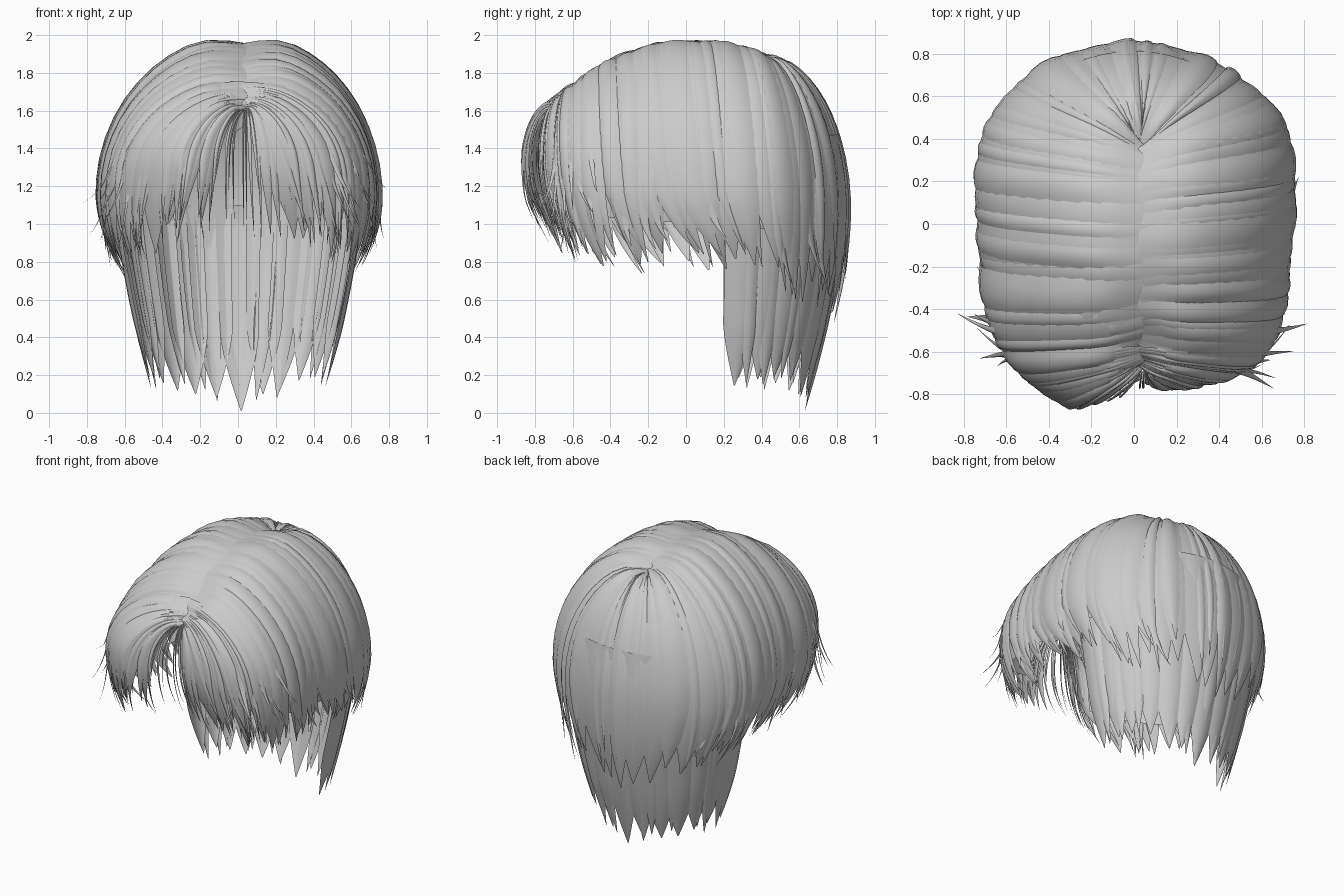
import bpy, bmesh, random
from math import sin, cos, pi, radians
from mathutils import Vector

random.seed(11)
rnd = random.uniform
if "Cube" in bpy.data.objects:
    bpy.data.objects.remove(bpy.data.objects["Cube"])

hair = bpy.data.materials.new("light_grey_hair")
hair.use_nodes = True
hair.diffuse_color = (0.6, 0.6, 0.6, 1)
hair.node_tree.nodes["Principled BSDF"].inputs["Base Color"].default_value = (0.6, 0.6, 0.6, 1)

# Hair flow from front to back: root y, root z, widest x, widest y, widest z, end z
FLOW = [(-.68, 1.60, .02, -.76, 1.36, 1.00), (-.66, 1.65, .31, -.75, 1.32, .97),
        (-.59, 1.74, .57, -.64, 1.26, .87), (-.42, 1.87, .69, -.42, 1.18, .82),
        (-.15, 1.975, .73, -.10, 1.15, .80), (.15, 1.98, .74, .22, 1.15, .79),
        (.33, 1.93, .67, .50, 1.12, .71), (.38, 1.89, .39, .75, 1.10, .60),
        (.39, 1.88, 0, .855, 1.08, .54)]


def flow(u):
    """Smooth blend of the flow rows."""
    k = min(max(u, 0), 1) * (len(FLOW) - 1)
    i = min(int(k), len(FLOW) - 2)
    t = k - i
    a, b, c, d = (FLOW[min(max(j, 0), len(FLOW) - 1)] for j in (i - 1, i, i + 1, i + 2))
    return [q + .5 * t * (r - p + t * (2*p - 5*q + 4*r - s + t * (3*(q - r) + s - p)))
            for p, q, r, s in zip(a, b, c, d)]


def crown(u, v):
    """Outer shape: u runs round the head (0 front, 1 back, 2 front), v root to tip."""
    side = 1
    if u > 1:
        u, side = 2 - u, -1
    if u < 0:
        u, side = -u, -side
    ry, rz, wx, wy, wz, ez = flow(u)
    if side < 0:
        wy -= .10 * max(0, 1 - abs(u - .12) / .14)
        wx *= .98
    root = Vector((.035 + .015 * sin(u * 45), ry, 0))
    wide = Vector((side * wx, wy, 0))
    if v < .6:
        a = max(v, 0) / .6 * pi / 2
        p = root.lerp(wide, sin(a))
        p.z = wz + (rz - wz) * cos(a)
    else:
        t = (v - .6) / .4
        p = wide.lerp(root, .13 * t * t)
        p.y *= 1 - .13 * t * t * max(0, 1 - u / .4)
        p.z = wz + (ez - wz) * t
    return p


def nape(u, v):
    """Lower back layer: u from -1 to 1 round the neck, v downwards."""
    a = radians(92) * u
    r = 1 - .30 * v ** 1.3 if v > 0 else 1 + .1 * v
    return Vector((.64 * r * sin(a), .27 + .56 * r * cos(a) - .03 * max(v, 0),
                   1.1 - v * (1.08 - .08 * abs(u))))


def outward(p):
    return (p - Vector((0, .1, min(p.z, 1.05)))).normalized()


def finish(bm, name):
    me = bpy.data.meshes.new(name)
    bm.to_mesh(me)
    bm.free()
    me.materials.append(hair)
    for f in me.polygons:
        f.use_smooth = True
    bpy.context.collection.objects.link(bpy.data.objects.new(name, me))


def grid(bm, rows):
    for r0, r1 in zip(rows, rows[1:]):
        for i in range(len(r0) - 1):
            bm.faces.new((r0[i], r1[i], r1[i + 1], r0[i + 1]))


def lock(bm, shape, u, w, v0, v1, drift=0., lift=0., arch=.02, flare=0., taper=.55, sink=0.):
    """One arched ribbon of hair ending in a swept point."""
    out = []
    for j in range(21):
        t = j / 20
        v = v0 + (v1 - v0) * t
        width = w * (1 if t < taper else 1 - .97 * ((t - taper) / (1 - taper)) ** 1.5)
        grow = min(1, t / .12)
        row = []
        for c in (-1, -.5, 0, .5, 1):
            p = shape(u + drift * t ** 3 + c * width, v)
            h = (lift + arch * (1 - c * c) * width / w) * grow - sink * (1 - grow)
            row.append(bm.verts.new(p + outward(p) * (h + flare * t ** 4)))
        out.append(row)
    grid(bm, out)


def swept(u):
    """Backward direction along the head, fading out at the back centre."""
    return (1 if u < 1 else -1) * min(1, abs(1 - u) * 2)


# Plain under-surface that closes gaps between the crown locks
bm = bmesh.new()
layer = []
for j in range(19):
    ring = [crown(.13 + 1.74 * i / 60, .07 + .69 * j / 18) for i in range(61)]
    layer.append([bm.verts.new(p - outward(p) * .012) for p in ring])
grid(bm, layer)
finish(bm, "crown_under_layer")

# Broad locks covering the whole crown, tips swept backwards
bm = bmesh.new()
for i in range(46):
    u = .085 + 1.83 * (i + rnd(-.2, .2)) / 45
    lock(bm, crown, u, rnd(.030, .046), 0, rnd(.92, 1.05), swept(u) * rnd(.03, .09),
         rnd(-.006, .016), rnd(.010, .024), rnd(-.01, .01), .55, .03)
finish(bm, "crown_locks")

# Layered locks with long pointed tips on the sides and back
bm = bmesh.new()
for i in range(40):
    u = .14 + 1.72 * (i + rnd(.2, .8)) / 40
    lock(bm, crown, u, rnd(.012, .028), 0, rnd(.84, 1.08), swept(u) * rnd(.04, .12),
         rnd(.004, .016), .014, rnd(0, .012), .4, .03)
finish(bm, "layered_locks")

# Narrow fringe locks sweeping away from the parting on each side
bm = bmesh.new()
for s in (1, -1):
    for i in range(20):
        u = s * (.055 + .2 * i / 19)
        lock(bm, crown, u, rnd(.009, .015), 0, rnd(.88, 1.06), s * rnd(.02, .09),
             rnd(.0, .016), .012, rnd(-.01, .03), .4)
finish(bm, "fringe_locks")

# Thin loose strands over the forehead
bm = bmesh.new()
for i in range(18):
    u = -.085 + .17 * i / 17
    lock(bm, crown, u, rnd(.003, .006), .05, rnd(.8, 1.12), u * rnd(.1, .8),
         rnd(-.01, .02), .006, rnd(-.02, .02), .3)
finish(bm, "forehead_strands")

# Flyaway wisps flicking outwards near the tips
bm = bmesh.new()
for s in (1, -1):
    for i in range(8):
        u = s * rnd(.16, .36)
        lock(bm, crown, u, rnd(.008, .014), .3, rnd(.62, 1.0), s * rnd(.04, .1),
             .004, .008, rnd(.05, .17), .3)
    for i in range(7):
        u = s * rnd(.4, .85)
        lock(bm, crown, u, .012, .5, rnd(.85, 1.05), s * rnd(.02, .06),
             .004, .010, rnd(.03, .08), .3)
finish(bm, "flyaway_wisps")

# Long pointed nape locks in two overlapping rows
bm = bmesh.new()
for i in range(13):
    u = -.93 + 1.86 * i / 12
    lock(bm, nape, u, rnd(.11, .13), -.35, 1.01 if i == 6 else rnd(.88, .96), rnd(-.03, .03),
         rnd(-.004, .008), .022, 0, .74)
for i in range(13):
    u = -.95 + 1.9 * (i + rnd(.2, .8)) / 13
    lock(bm, nape, u, rnd(.05, .08), 0, rnd(.86, .98), rnd(-.03, .03),
         rnd(.002, .012), .015, rnd(-.01, .01), .65)
finish(bm, "nape_locks")
